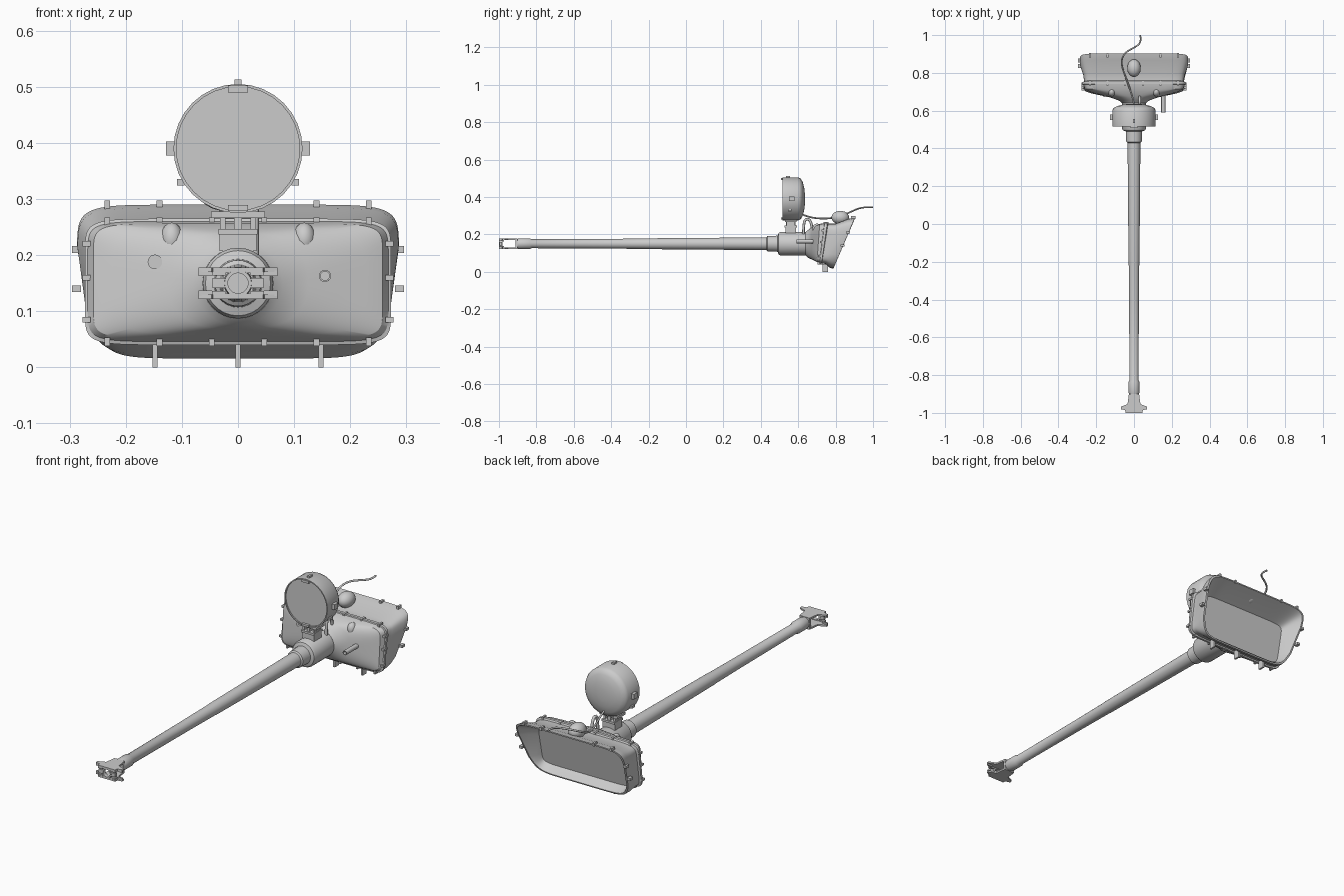
import bpy, bmesh, math
from mathutils import Vector

GREY = bpy.data.materials.new("plain grey")
GREY.diffuse_color = (0.6, 0.6, 0.6, 1)
AXIS_Z = 0.15


def finish(name, bm, angle=35):
    bmesh.ops.remove_doubles(bm, verts=bm.verts, dist=1e-5)
    bmesh.ops.recalc_face_normals(bm, faces=bm.faces)
    me = bpy.data.meshes.new(name)
    bm.to_mesh(me)
    bm.free()
    me.materials.append(GREY)
    ob = bpy.data.objects.new(name, me)
    bpy.context.collection.objects.link(ob)
    bpy.ops.object.select_all(action='DESELECT')
    ob.select_set(True)
    bpy.context.view_layer.objects.active = ob
    bpy.ops.object.shade_smooth_by_angle(angle=math.radians(angle))
    return ob


def loft(name, rings, cap_start=True, cap_end=True, closed=False, angle=35):
    bm = bmesh.new()
    loops = [[bm.verts.new(p) for p in r] for r in rings]
    pairs = list(zip(loops, loops[1:])) + ([(loops[-1], loops[0])] if closed else [])
    for a, b in pairs:
        n = len(a)
        for i in range(n):
            bm.faces.new((a[i], a[(i + 1) % n], b[(i + 1) % n], b[i]))
    if cap_start and not closed:
        bm.faces.new(loops[0])
    if cap_end and not closed:
        bm.faces.new(loops[-1])
    return finish(name, bm, angle)


def lathe(name, profile, x=0, z=AXIS_Z, sides=28, **kw):
    """Revolve (y, radius) pairs about an axis parallel to y."""
    rings = [[(x + r * math.cos(t), y, z + r * math.sin(t))
              for t in (math.tau * i / sides for i in range(sides))] for y, r in profile]
    return loft(name, rings, **kw)


def boxes(name, items):
    """Each item is (centre, size)."""
    bm = bmesh.new()
    for c, s in items:
        for v in bmesh.ops.create_cube(bm, size=1)["verts"]:
            v.co = Vector([c[k] + v.co[k] * s[k] for k in range(3)])
    return finish(name, bm)


def tube(name, pts, r):
    cu = bpy.data.curves.new(name, 'CURVE')
    cu.dimensions = '3D'
    sp = cu.splines.new('NURBS')
    sp.points.add(len(pts) - 1)
    for p, co in zip(sp.points, pts):
        p.co = (*co, 1)
    sp.use_endpoint_u, sp.order_u, sp.resolution_u = True, 4, 5
    cu.bevel_depth, cu.bevel_resolution, cu.use_fill_caps = r, 2, True
    cu.materials.append(GREY)
    ob = bpy.data.objects.new(name, cu)
    bpy.context.collection.objects.link(ob)
    bpy.ops.object.select_all(action='DESELECT')
    ob.select_set(True)
    bpy.context.view_layer.objects.active = ob
    bpy.ops.object.convert(target='MESH')


def rim(yb, yt, zb, zt, hw, n=9, taper=1.0, count=72):
    """Rounded rectangle that leans from yb at its bottom to yt at its top."""
    out = []
    for i in range(count):
        t = math.tau * (i + 0.5) / count
        c, s = math.cos(t), math.sin(t)
        u = math.copysign(abs(c) ** (2 / n), c)
        f = (math.copysign(abs(s) ** (2 / n), s) + 1) / 2
        out.append((hw * u * (taper + (1 - taper) * min(1, f * 2.2)),
                    yb + (yt - yb) * f, zb + (zt - zb) * f))
    return out


# Barrel with stepped sleeves
lathe("barrel", [(-0.905, 0.018), (-0.905, 0.025), (-0.89, 0.029), (-0.835, 0.029), (-0.825, 0.024),
                 (-0.4, 0.026), (-0.2, 0.028), (-0.19, 0.029), (0.43, 0.034), (0.435, 0.041),
                 (0.49, 0.043), (0.495, 0.058), (0.505, 0.063), (0.655, 0.063)])

# Muzzle brake: collar ring, top and bottom plates, front baffle
lathe("muzzle_ring", [(-1.0, 0.018), (-1.0, 0.024), (-0.982, 0.026), (-0.982, 0.018)], closed=True)
outline = [(0.045, -1), (0.047, -0.985), (0.07, -0.98), (0.07, -0.968), (0.034, -0.953), (0.027, -0.90)]
outline += [(-x, y) for x, y in reversed(outline)]
for label, z0, z1 in (("lower", 0.122, 0.130), ("upper", 0.170, 0.178)):
    loft("muzzle_plate_" + label, [[(x, y, z) for x, y in outline] for z in (z0, z1)])
baffle = []
for s in (-1, 1):
    baffle += [((s * 0.034, -0.991, AXIS_Z), (0.022, 0.014, 0.018)),
               ((s * 0.034, -0.991, 0.170), (0.024, 0.016, 0.012)),
               ((s * 0.034, -0.991, 0.130), (0.024, 0.016, 0.012)),
               ((s * 0.058, -0.977, 0.168), (0.024, 0.008, 0.010)),
               ((s * 0.058, -0.977, 0.132), (0.024, 0.008, 0.010)),
               ((0, -0.991, AXIS_Z + s * 0.023), (0.05, 0.016, 0.009))]
boxes("muzzle_baffle", baffle)
boxes("muzzle_rear_wall", [((0, -0.906, AXIS_Z), (0.054, 0.012, 0.056))])

# Mantlet: flared cover, canvas groove, rear flange, recessed back
loft("mantlet", [
    rim(0.64, 0.64, 0.087, 0.213, 0.063, 2), rim(0.652, 0.655, 0.075, 0.225, 0.08, 2),
    rim(0.668, 0.672, 0.068, 0.240, 0.125, 2.6), rim(0.688, 0.70, 0.058, 0.250, 0.225, 5),
    rim(0.70, 0.715, 0.052, 0.256, 0.258, 9), rim(0.712, 0.74, 0.046, 0.260, 0.268),
    rim(0.714, 0.742, 0.040, 0.265, 0.273), rim(0.724, 0.756, 0.040, 0.265, 0.273),
    rim(0.726, 0.76, 0.046, 0.258, 0.264), rim(0.745, 0.80, 0.042, 0.258, 0.268, 9, 0.97),
    rim(0.768, 0.868, 0.022, 0.284, 0.286, 8, 0.86), rim(0.788, 0.903, 0.016, 0.290, 0.287, 8, 0.82),
    rim(0.790, 0.903, 0.022, 0.284, 0.278, 8, 0.82), rim(0.775, 0.85, 0.036, 0.262, 0.255, 9, 0.9),
    rim(0.755, 0.795, 0.05, 0.236, 0.232, 10)], angle=30)

# Clips round the front and rear flanges, and posts beneath
clips = []
for x in (-0.233, -0.14, -0.047, 0.047, 0.14, 0.233):
    clips += [((x, 0.748, 0.260), (0.01, 0.028, 0.015)), ((x, 0.716, 0.046), (0.01, 0.026, 0.015))]
    if abs(x) > 0.1:
        clips.append(((x, 0.893, 0.289), (0.01, 0.024, 0.016)))
for s in (-1, 1):
    for z in (0.085, 0.16, 0.22):
        clips.append(((s * 0.27, 0.708 + 0.13 * z, z), (0.014, 0.024, 0.01)))
    for z in (0.14, 0.21):
        clips.append(((s * 0.288, 0.778 + 0.42 * z, z), (0.016, 0.022, 0.012)))
boxes("flange_clips", clips)
boxes("bottom_posts", [((x, 0.745, 0.021), (0.009, 0.03, 0.042)) for x in (-0.148, 0, 0.148)])

# Bosses, machine gun tube and sight cover on the mantlet face
for side, x in (("left", -0.118), ("right", 0.118)):
    bm = bmesh.new()
    bmesh.ops.create_uvsphere(bm, u_segments=16, v_segments=10, radius=1)
    for v in bm.verts:
        v.co = Vector((x + v.co.x * 0.021, 0.70 + v.co.y * 0.025, 0.228 + v.co.z * 0.03))
    finish("face_boss_" + side, bm)
lathe("side_gun_tube", [(0.70, 0.011), (0.59, 0.011), (0.59, 0.008), (0.62, 0.008)], 0.155, 0.163, 14)
lathe("sight_cover", [(0.673, 0.013), (0.70, 0.013)], -0.148, 0.188, 16)

# Canvas bulge above the mantlet
bm = bmesh.new()
bmesh.ops.create_uvsphere(bm, u_segments=18, v_segments=12, radius=1)
for v in bm.verts:
    v.co = Vector((v.co.x * 0.036, 0.825 + v.co.y * 0.047, 0.29 + v.co.z * 0.036))
finish("top_bulge", bm)

# Searchlight drum with recessed lens and domed back
LZ = 0.39
lathe("searchlight", [(0.522, 0.110), (0.516, 0.110), (0.516, 0.115), (0.60, 0.115), (0.614, 0.108),
                      (0.624, 0.09), (0.632, 0.06), (0.636, 0.025)], 0, LZ, 32)
lamp = [((0, 0.545, LZ + 0.117), (0.012, 0.022, 0.012)),
        ((0, 0.515, LZ + 0.106), (0.036, 0.012, 0.012)),
        ((0, 0.515, LZ - 0.106), (0.036, 0.012, 0.010))]
for s in (-1, 1):
    lamp += [((s * 0.119, 0.565, LZ), (0.018, 0.028, 0.025)),
             ((s * 0.102, 0.555, LZ - 0.06), (0.014, 0.02, 0.012))]
boxes("searchlight_lugs", lamp)

# Searchlight mount
boxes("searchlight_mount", [
    ((0, 0.56, 0.222), (0.066, 0.055, 0.03)), ((0, 0.56, 0.242), (0.07, 0.065, 0.010)),
    ((0, 0.56, 0.272), (0.096, 0.06, 0.012)), ((0, 0.56, 0.257), (0.014, 0.05, 0.03)),
    ((-0.027, 0.56, 0.257), (0.010, 0.045, 0.03)), ((0.027, 0.56, 0.257), (0.010, 0.045, 0.03))])

# Bracket hoop behind the mount, and power cable
tube("mount_hoop", [(0.03, 0.628, 0.20), (0.03, 0.628, 0.275), (0.03, 0.645, 0.285),
                    (0.03, 0.67, 0.278), (0.03, 0.675, 0.22)], 0.007)
tube("power_cable", [(0, 0.615, 0.31), (0, 0.65, 0.293), (-0.02, 0.71, 0.283), (-0.045, 0.78, 0.285),
                     (-0.072, 0.85, 0.305), (-0.055, 0.91, 0.335), (0.02, 0.94, 0.343),
                     (0.04, 0.965, 0.346), (0.033, 1.0, 0.346)], 0.0045)
